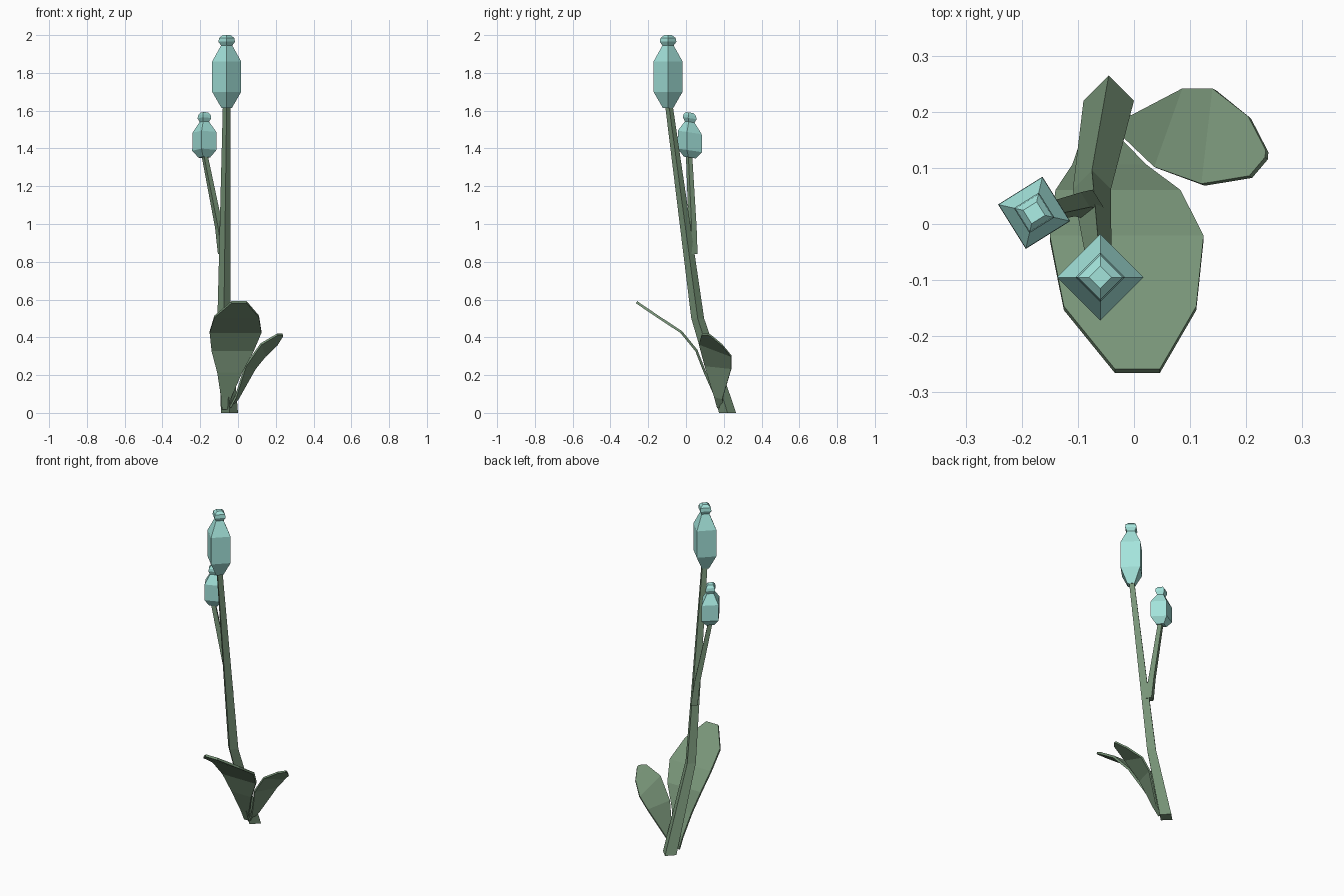
import bpy, bmesh, math
from mathutils import Vector

if "Cube" in bpy.data.objects:
    bpy.data.objects.remove(bpy.data.objects["Cube"])


def material(name, color):
    m = bpy.data.materials.new(name)
    m.diffuse_color = (*color, 1)
    m.use_nodes = True
    m.node_tree.nodes["Principled BSDF"].inputs["Base Color"].default_value = m.diffuse_color
    return m


GREEN = material("leaf_green", (0.19, 0.30, 0.19))
TEAL = material("bud_teal", (0.37, 0.77, 0.71))


def add_object(name, bm, mat):
    mesh = bpy.data.meshes.new(name)
    bm.to_mesh(mesh)
    bm.free()
    mesh.materials.append(mat)
    ob = bpy.data.objects.new(name, mesh)
    bpy.context.collection.objects.link(ob)
    return ob


def loft(name, rings, mat, turn=0, tilt=0):
    """Four-sided tube through (x, y, z, radius) rings, capped."""
    bm = bmesh.new()
    loops = []
    for x, y, z, r in rings:
        loop = []
        for i in range(4):
            a = math.radians(turn + 90 * i)
            dy = r * math.sin(a)
            loop.append(bm.verts.new((x + r * math.cos(a), y + dy, z + tilt * dy)))
        loops.append(loop)
    for a, b in zip(loops, loops[1:]):
        for i in range(4):
            j = (i + 1) % 4
            bm.faces.new((a[i], a[j], b[j], b[i]))
    bm.faces.new(loops[0][::-1])
    bm.faces.new(loops[-1])
    bmesh.ops.recalc_face_normals(bm, faces=bm.faces)
    return add_object(name, bm, mat)


def leaf(name, pairs, thickness):
    """Strip between left and right edge points, given a thin solid body."""
    bm = bmesh.new()
    rows = [[bm.verts.new(Vector(p)) for p in pair] for pair in pairs]
    for (a, b), (c, d) in zip(rows, rows[1:]):
        bm.faces.new((a, b, d, c))
    ob = add_object(name, bm, GREEN)
    mod = ob.modifiers.new("thickness", "SOLIDIFY")
    mod.thickness = thickness
    mod.offset = 0
    return ob


# Stems
loft("main_stem", [(-0.045, 0.22, 0, 0.045), (-0.075, 0.062, 0.5, 0.034),
                   (-0.06, -0.092, 1.64, 0.02)], GREEN)
loft("side_stem", [(-0.08, 0.035, 0.84, 0.027), (-0.1, 0.035, 0.98, 0.022),
                   (-0.178, 0.016, 1.37, 0.017)], GREEN, turn=-13)

# Buds
large = [(1.615, 0.028), (1.7, 0.077), (1.86, 0.077), (1.945, 0.03),
         (1.965, 0.044), (1.985, 0.04), (2.0, 0.02)]
small = [(1.352, 0.032), (1.39, 0.066), (1.485, 0.065), (1.54, 0.026),
         (1.56, 0.037), (1.576, 0.034), (1.59, 0.02)]
loft("large_bud", [(-0.06, -0.095, z, r) for z, r in large], TEAL)
loft("small_bud", [(-0.178, 0.02, z, r) for z, r in small], TEAL, turn=-13, tilt=-0.15)

# Large leaf: left x, right x, y, z
large_rows = [(-0.085, -0.045, 0.185, 0.02), (-0.09, -0.035, 0.158, 0.085),
              (-0.11, 0.022, 0.1, 0.215), (-0.14, 0.083, 0.055, 0.33),
              (-0.15, 0.124, -0.025, 0.428), (-0.125, 0.111, -0.15, 0.51),
              (-0.034, 0.046, -0.262, 0.586)]
leaf("large_leaf", [((l, y, z), (r, y, z)) for l, r, y, z in large_rows], 0.013)

# Small leaf: back edge, front edge
leaf("small_leaf", [((-0.045, 0.2, 0.025), (-0.04, 0.165, 0.03)),
                    ((0.0, 0.193, 0.075), (-0.012, 0.15, 0.085)),
                    ((0.09, 0.24, 0.235), (0.04, 0.1, 0.25)),
                    ((0.143, 0.24, 0.30), (0.123, 0.07, 0.365)),
                    ((0.206, 0.19, 0.36), (0.208, 0.084, 0.415)),
                    ((0.237, 0.13, 0.41), (0.236, 0.117, 0.417))], 0.01)
